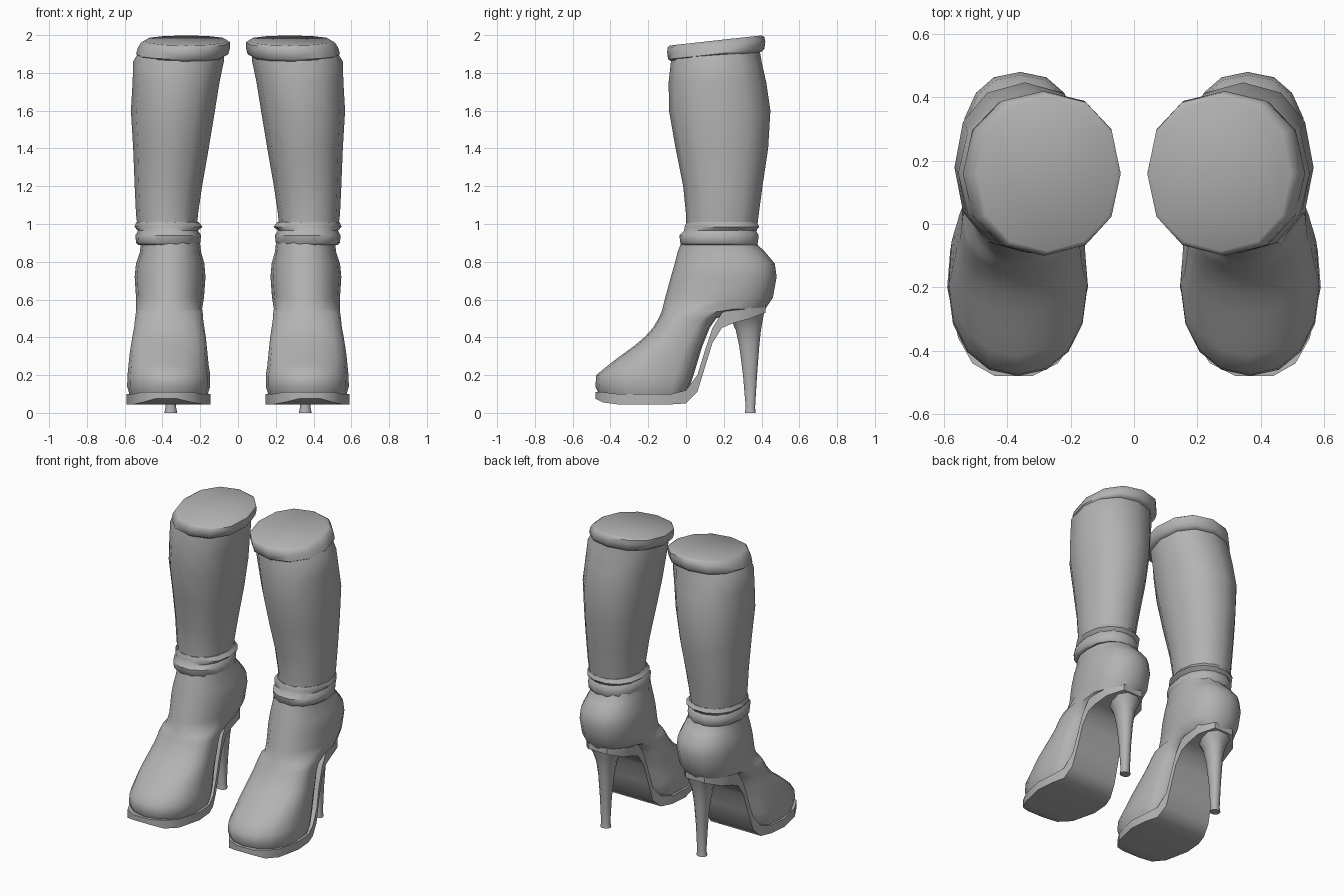
import bpy, bmesh, math

grey = bpy.data.materials.new("grey leather")
grey.diffuse_color = (0.45, 0.45, 0.45, 1)


def loft(name, rings, angle=45):
    """Skin closed rings, cap both ends and mirror into a pair."""
    bm = bmesh.new()
    loops = [[bm.verts.new(p) for p in ring] for ring in rings]
    n = len(loops[0])
    for a, b in zip(loops, loops[1:]):
        for i in range(n):
            j = (i + 1) % n
            bm.faces.new((a[i], a[j], b[j], b[i]))
    bm.faces.new(loops[0])
    bm.faces.new(loops[-1])
    bmesh.ops.recalc_face_normals(bm, faces=bm.faces)
    mesh = bpy.data.meshes.new(name)
    bm.to_mesh(mesh)
    bm.free()
    mesh.materials.append(grey)
    ob = bpy.data.objects.new(name, mesh)
    bpy.context.collection.objects.link(ob)
    bpy.ops.object.select_all(action='DESELECT')
    ob.select_set(True)
    bpy.context.view_layer.objects.active = ob
    bpy.ops.object.shade_smooth_by_angle(angle=math.radians(angle))
    ob.modifiers.new("pair", 'MIRROR').use_mirror_merge = False
    return ob


def power(v, e):
    return math.copysign(abs(v) ** e, v)


def oval(z, yf, yb, yw, x0, x1, n=16, back=0.9, slope=0.0):
    """Horizontal outline from yf to yb, widest at yw, spanning x0 to x1."""
    pts = []
    for i in range(n):
        t = math.tau * i / n
        c, s = math.cos(t), math.sin(t)
        e = back if s > 0 else 0.92
        x = (x0 + x1) / 2 + (x1 - x0) / 2 * power(c, e)
        y = yw + (yb - yw if s > 0 else yw - yf) * power(s, e)
        pts.append((x, y, z + slope * (y - 0.16)))
    return pts


def tube(name, rows, n=12, slope=0.0, angle=45):
    """Rows of z, front y, back y, inner x, outer x."""
    return loft(name, [oval(z, a, b, (a + b) / 2, c, d, n, slope=slope)
                       for z, a, b, c, d in rows], angle)


# Upper of the foot: toe box, arch and rounded heel counter
foot = [
    (0.10, -0.46, 0.00, -0.20, 0.16, 0.575),
    (0.14, -0.48, 0.02, -0.20, 0.147, 0.587),
    (0.20, -0.475, 0.04, -0.19, 0.147, 0.585),
    (0.25, -0.415, 0.055, -0.17, 0.155, 0.58),
    (0.30, -0.35, 0.07, -0.15, 0.16, 0.575),
    (0.35, -0.28, 0.085, -0.12, 0.165, 0.568),
    (0.40, -0.22, 0.105, -0.08, 0.17, 0.56),
    (0.45, -0.175, 0.125, -0.05, 0.178, 0.55),
    (0.50, -0.145, 0.16, -0.02, 0.185, 0.545),
    (0.535, -0.13, 0.25, 0.03, 0.187, 0.54),
    (0.55, -0.125, 0.42, 0.12, 0.19, 0.54),
    (0.61, -0.11, 0.46, 0.20, 0.18, 0.54),
    (0.72, -0.08, 0.48, 0.22, 0.172, 0.547),
    (0.79, -0.06, 0.47, 0.22, 0.178, 0.54),
    (0.85, -0.045, 0.42, 0.20, 0.195, 0.52),
    (0.89, -0.03, 0.38, 0.18, 0.20, 0.515),
    (0.93, -0.02, 0.37, 0.17, 0.21, 0.51),
]
loft("foot_upper", [oval(*r, back=0.55 if r[0] < 0.54 else 0.85) for r in foot])

# Sole following the arch up to the heel seat: y, bottom z, top z, inner x, outer x
sole = [
    (-0.48, 0.075, 0.11, 0.32, 0.44),
    (-0.44, 0.055, 0.11, 0.24, 0.51),
    (-0.36, 0.045, 0.10, 0.185, 0.555),
    (-0.20, 0.045, 0.10, 0.145, 0.59),
    (-0.08, 0.045, 0.10, 0.155, 0.58),
    (0.00, 0.05, 0.12, 0.185, 0.555),
    (0.06, 0.11, 0.20, 0.205, 0.54),
    (0.10, 0.24, 0.33, 0.21, 0.53),
    (0.14, 0.37, 0.45, 0.215, 0.525),
    (0.19, 0.45, 0.53, 0.22, 0.52),
    (0.25, 0.475, 0.555, 0.22, 0.515),
    (0.34, 0.50, 0.57, 0.225, 0.50),
    (0.42, 0.53, 0.57, 0.29, 0.43),
]
loft("sole", [[(a, y, lo), (b, y, lo), (b, y, hi), (a, y, hi)]
              for y, lo, hi, a, b in sole])

# Slim flared heel with a small tip
tube("heel", [
    (0.0, 0.31, 0.37, 0.322, 0.39),
    (0.03, 0.315, 0.367, 0.328, 0.384),
    (0.20, 0.30, 0.378, 0.322, 0.39),
    (0.35, 0.28, 0.39, 0.31, 0.40),
    (0.44, 0.26, 0.40, 0.295, 0.415),
    (0.49, 0.235, 0.41, 0.27, 0.44),
    (0.54, 0.21, 0.42, 0.235, 0.48),
], n=10)

# Shaft around the calf
tube("shaft", [
    (0.93, 0.0, 0.37, 0.22, 0.525),
    (1.05, 0.0, 0.385, 0.212, 0.54),
    (1.20, -0.015, 0.405, 0.19, 0.547),
    (1.40, -0.055, 0.435, 0.155, 0.555),
    (1.60, -0.09, 0.447, 0.122, 0.567),
    (1.75, -0.092, 0.425, 0.098, 0.558),
    (1.86, -0.08, 0.40, 0.075, 0.555),
    (1.92, -0.07, 0.39, 0.075, 0.52),
])

# Double fold at the ankle
tube("ankle_band", [
    (0.89, -0.025, 0.38, 0.205, 0.53),
    (0.90, -0.035, 0.385, 0.20, 0.54),
    (0.94, -0.04, 0.39, 0.195, 0.543),
    (0.965, -0.015, 0.375, 0.212, 0.53),
    (0.985, -0.012, 0.392, 0.188, 0.548),
    (1.01, -0.002, 0.38, 0.208, 0.538),
], n=14)

# Closed rolled cuff, rising to the back
tube("top_cuff", [
    (1.885, -0.075, 0.40, 0.075, 0.525),
    (1.90, -0.095, 0.415, 0.05, 0.54),
    (1.935, -0.10, 0.42, 0.042, 0.53),
    (1.962, -0.098, 0.415, 0.042, 0.512),
    (1.972, -0.085, 0.40, 0.055, 0.495),
], slope=0.11, angle=50)
